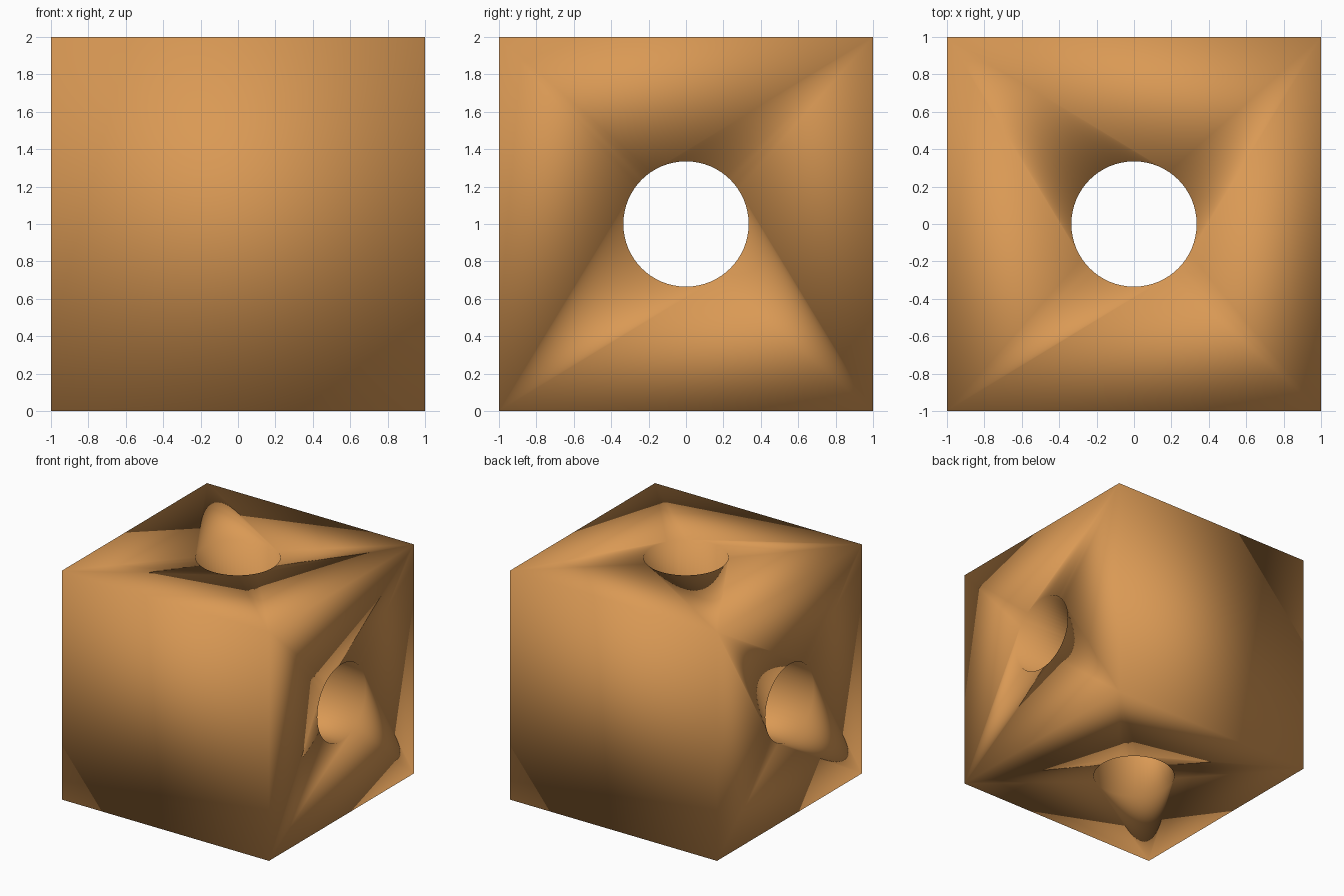
import bpy
from math import pi

if "Cube" in bpy.data.objects:
    bpy.data.objects.remove(bpy.data.objects["Cube"])

RADIUS = 0.335
CENTRE = (0, 0, 1)

# Solid block
bpy.ops.mesh.primitive_cube_add(size=2, location=CENTRE)
block = bpy.context.object
block.name = "drilled_block"


def drill(name, rotation):
    """Cut a round hole through the middle of the block."""
    bpy.ops.mesh.primitive_cylinder_add(vertices=64, radius=RADIUS, depth=3,
                                        location=CENTRE, rotation=rotation)
    cutter = bpy.context.object
    cutter.name = name
    cutter.hide_render = True
    cut = block.modifiers.new(name, 'BOOLEAN')
    cut.operation = 'DIFFERENCE'
    cut.solver = 'EXACT'
    cut.object = cutter
    # Apply the cut, then discard the cutter
    bpy.context.view_layer.objects.active = block
    bpy.ops.object.modifier_apply(modifier=cut.name)
    bpy.data.objects.remove(cutter)


# Two crossing holes: top to bottom, and side to side
drill("vertical_hole", (0, 0, 0))
drill("side_hole", (0, pi / 2, 0))

# Fully smooth shading, including across the cube edges
for poly in block.data.polygons:
    poly.use_smooth = True

# Orange surface
orange = bpy.data.materials.new("orange")
orange.diffuse_color = (0.70, 0.32, 0.09, 1)
orange.use_nodes = True
orange.node_tree.nodes["Principled BSDF"].inputs["Base Color"].default_value = orange.diffuse_color
block.data.materials.clear()
block.data.materials.append(orange)
